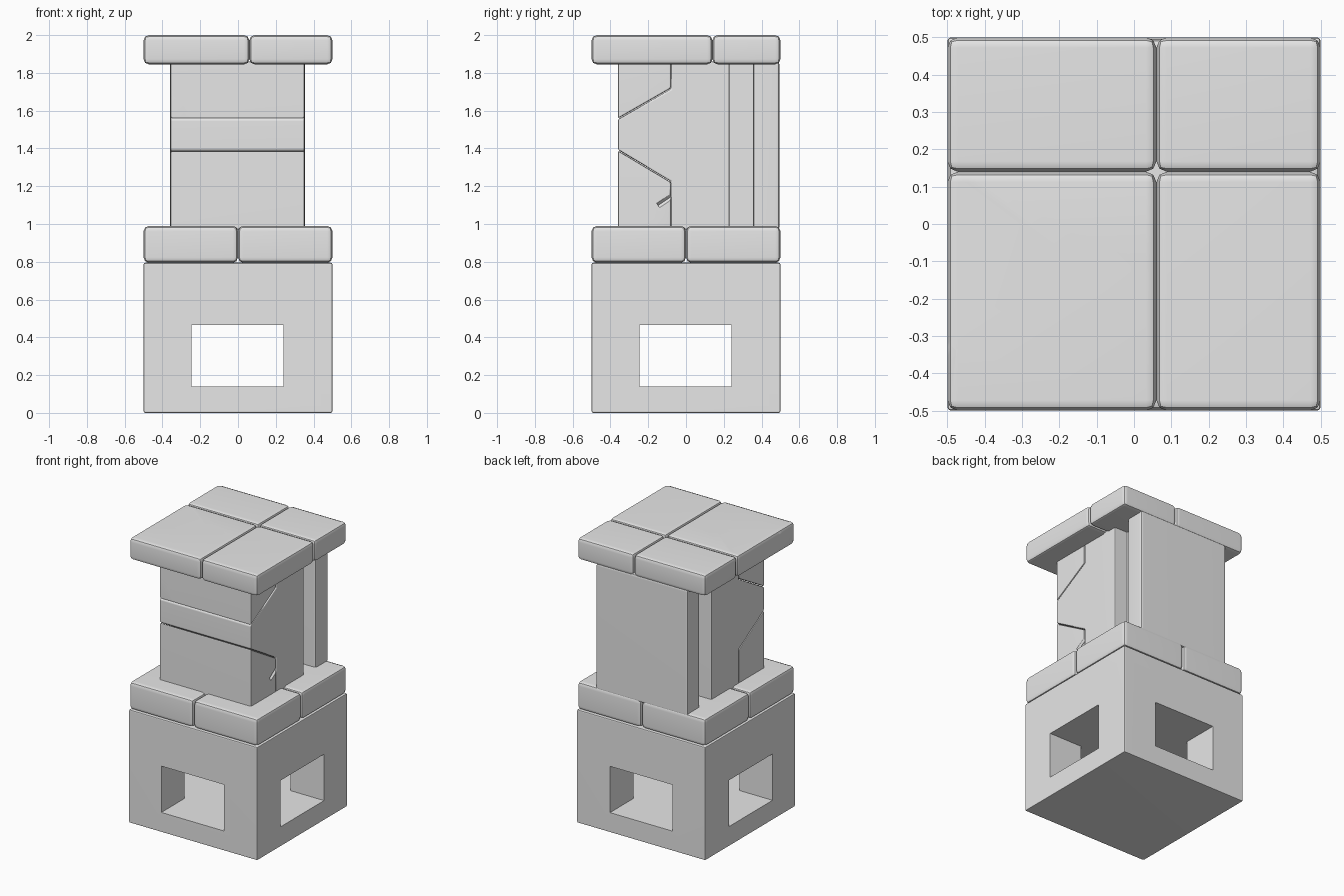
import bpy, bmesh, math
from mathutils import Vector

cube = bpy.data.objects.get("Cube")
if cube:
    bpy.data.objects.remove(cube, do_unlink=True)

stone = bpy.data.materials.new("grey stone")
stone.use_nodes = True
GREY = (0.8, 0.8, 0.8, 1)
stone.diffuse_color = GREY
stone.node_tree.nodes["Principled BSDF"].inputs["Base Color"].default_value = GREY


def make(name, bm):
    bmesh.ops.recalc_face_normals(bm, faces=bm.faces)
    mesh = bpy.data.meshes.new(name)
    bm.to_mesh(mesh)
    bm.free()
    ob = bpy.data.objects.new(name, mesh)
    bpy.context.collection.objects.link(ob)
    return ob


def box(name, x, y, z):
    bm = bmesh.new()
    bmesh.ops.create_cube(bm, size=1)
    for v in bm.verts:
        v.co = [(a + b) / 2 + c * (b - a) for (a, b), c in zip((x, y, z), v.co)]
    return make(name, bm)


def prism(name, outline, x0, x1):
    """Side outline in y and z, extruded along x."""
    bm = bmesh.new()
    face = bm.faces.new([bm.verts.new((x0, y, z)) for y, z in outline])
    new = bmesh.ops.extrude_face_region(bm, geom=[face])["geom"]
    for v in new:
        if isinstance(v, bmesh.types.BMVert):
            v.co.x = x1
    return make(name, bm)


def crack(points, radii):
    """Diamond-section cutters that leave V-shaped grooves."""
    cutters = []
    for a, b, r1, r2 in zip(points, points[1:], radii, radii[1:]):
        a, b = Vector(a), Vector(b)
        bm = bmesh.new()
        bmesh.ops.create_cone(bm, cap_ends=True, segments=4, radius1=r1, radius2=r2,
                              depth=(b - a).length + 0.006)
        rot = (b - a).to_track_quat('Z', 'Y').to_matrix()
        for v in bm.verts:
            v.co = rot @ v.co + (a + b) / 2
        cutters.append(make("crack_cutter", bm))
    return cutters


def finish(ob, bevel, cutters=()):
    ob.data.materials.append(stone)
    mod = ob.modifiers.new("bevel", 'BEVEL')
    mod.width, mod.segments = bevel, 2
    mod.limit_method, mod.angle_limit = 'ANGLE', math.radians(20)
    for c in cutters:
        c.hide_render = True
        mod = ob.modifiers.new("cut", 'BOOLEAN')
        mod.operation, mod.solver, mod.object = 'DIFFERENCE', 'EXACT', c
    bpy.ops.object.select_all(action='DESELECT')
    ob.select_set(True)
    bpy.context.view_layer.objects.active = ob
    for m in list(ob.modifiers):
        bpy.ops.object.modifier_apply(modifier=m.name)
    bpy.ops.object.shade_smooth_by_angle(angle=math.radians(38))
    ob.modifiers.new("flat_normals", 'WEIGHTED_NORMAL').keep_sharp = True
    for c in cutters:
        bpy.data.objects.remove(c, do_unlink=True)


def four_blocks(name, split_x, split_y, z, bevel, cracks):
    """Four rounded slabs meeting at a cross."""
    for side, x in (("right", (-0.5, split_x)), ("left", (split_x, 0.5))):
        for end, y in (("front", (-0.5, split_y)), ("back", (split_y, 0.5))):
            block = box(f"{name}_{end}_{side}", x, y, z)
            finish(block, bevel, cracks if (end, side) == ("front", "right") else ())


# Base with two crossing tunnels
base = box("base_block", (-0.5, 0.5), (-0.5, 0.5), (0, 0.795))
w, hole_z = (-0.245, 0.24), (0.14, 0.465)
finish(base, 0.01, [box("tunnel_x", (-0.7, 0.7), w, hole_z),
                    box("tunnel_y", w, (-0.7, 0.7), hole_z)])

# Course of four slabs on the base
four_blocks("middle_slab", 0, 0, (0.795, 0.99), 0.028, ())

# Cracked column: wedge-shaped core with two front pieces
LO, HI, X0, X1 = 0.97, 1.86, -0.358, 0.353
core = [(-0.36, 1.392), (-0.36, 1.555), (-0.08, 1.715), (-0.08, HI),
        (0.23, HI), (0.23, LO), (-0.08, LO), (-0.08, 1.225)]
finish(prism("column_core", core, X0, X1), 0.01)

upper = [(-0.36, 1.558), (-0.08, 1.718), (-0.08, HI), (-0.36, HI)]
chip = crack([(-0.37, -0.36, 1.705), (-0.28, -0.36, 1.65), (-0.265, -0.36, 1.56)],
             [0.014, 0.014, 0.014])
chip += crack([(X0, -0.37, 1.705), (X0, -0.29, 1.6)], [0.012, 0.012])
finish(prism("column_upper_front", upper, X0, X1), 0.01, chip)

lower = [(-0.36, LO), (-0.36, 1.389), (-0.08, 1.222), (-0.08, LO)]
chip = crack([(X1, -0.07, 1.15), (X1, -0.145, 1.1), (X1, -0.16, LO)],
             [0.014, 0.014, 0.014])
finish(prism("column_lower_front", lower, X0, X1), 0.01, chip)

# Recessed link and rear slab
finish(box("column_link", (-0.25, 0.25), (0.2, 0.38), (LO, HI)), 0.005)
finish(box("rear_slab", (-0.36, 0.355), (0.355, 0.496), (LO, HI)), 0.018)

# Cap of four slabs, one of them cracked
fork = (-0.12, -0.085, 2)
cracks = crack([(-0.47, 0.14, 2), fork, (0.07, -0.13, 2)], [0.008, 0.034, 0.012])
cracks += crack([fork, (-0.52, -0.345, 2)], [0.032, 0.018])
cracks += crack([(-0.5, -0.34, 2.02), (-0.5, -0.34, 1.82)], [0.025, 0.012])
four_blocks("cap_slab", 0.06, 0.14, (1.845, 2), 0.028, cracks)
